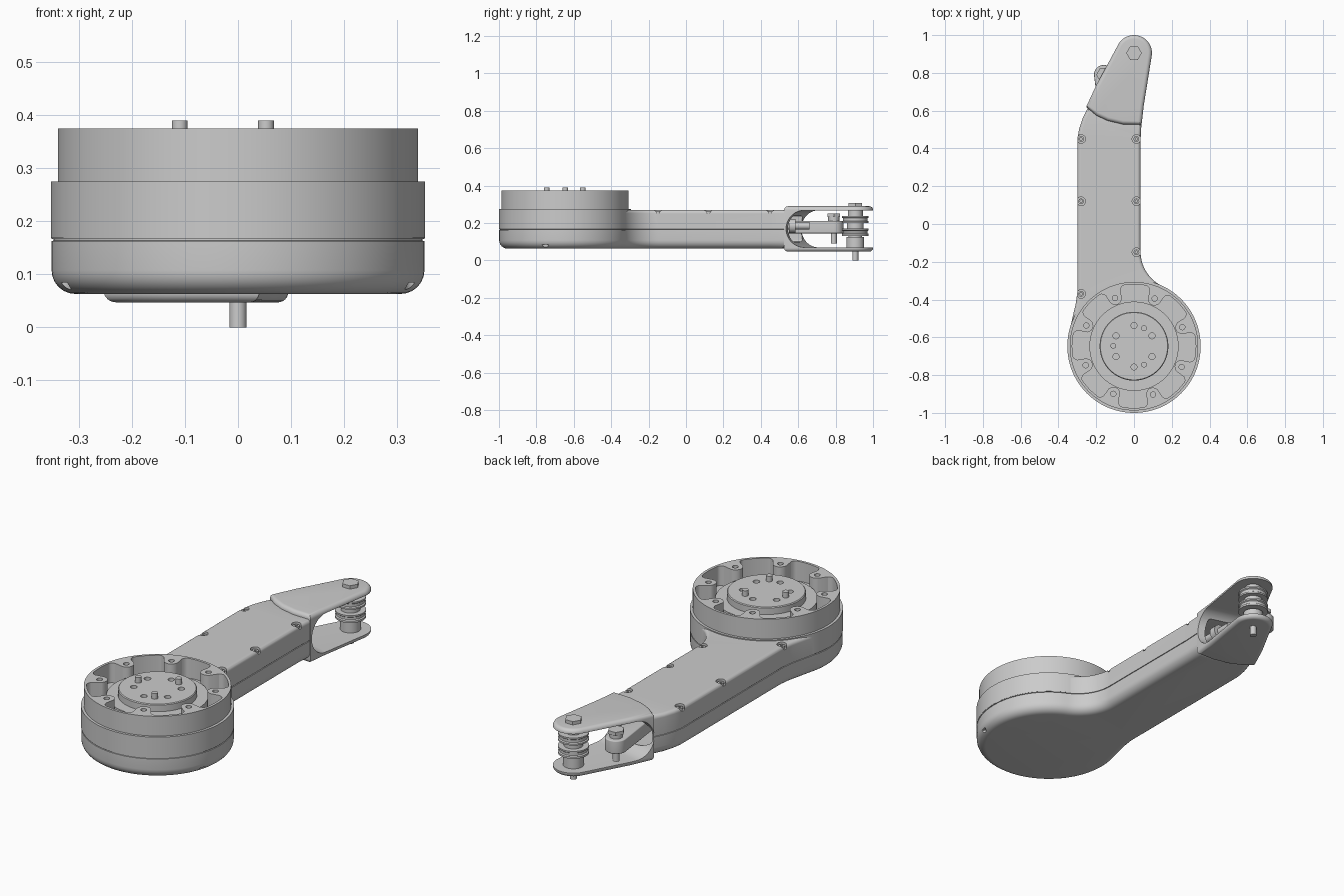
import bpy, bmesh, math
from mathutils import Vector
from math import sin, cos, pi, radians

if "Cube" in bpy.data.objects:
    bpy.data.objects.remove(bpy.data.objects["Cube"])

MC = (0.0, -0.647)      # motor axis
PIN = (0.0, 0.905)      # end joint axis


def skin(name, rings, loop=False):
    """Mesh through successive rings; capped, or closed on itself with loop."""
    bm = bmesh.new()
    vs = [[bm.verts.new(p) for p in r] for r in rings]
    pairs = list(zip(vs, vs[1:])) + ([(vs[-1], vs[0])] if loop else [])
    for a, b in pairs:
        for i in range(len(a)):
            j = (i + 1) % len(a)
            bm.faces.new((a[i], a[j], b[j], b[i]))
    if not loop:
        bm.faces.new(vs[0][::-1])
        bm.faces.new(vs[-1])
    bmesh.ops.recalc_face_normals(bm, faces=bm.faces)
    me = bpy.data.meshes.new(name)
    bm.to_mesh(me)
    bm.free()
    ob = bpy.data.objects.new(name, me)
    bpy.context.collection.objects.link(ob)
    return ob


def arc(c, r, a0, a1, n):
    return [(c[0] + r * cos(radians(a0 + (a1 - a0) * i / n)),
             c[1] + r * sin(radians(a0 + (a1 - a0) * i / n))) for i in range(n + 1)]


def lathe(name, c, prof, n=48):
    """Turned part from (radius, z) pairs."""
    return skin(name, [[(x, y, z) for x, y in arc(c, r, 0, 360, n)[:-1]] for r, z in prof])


def cyl(name, c, r, z0, z1, n=24):
    return lathe(name, c, [(r, z0), (r, z1)], n)


def inset(pts, d):
    out = []
    for i, p in enumerate(pts):
        p = Vector(p)
        e1 = (p - Vector(pts[i - 1])).normalized()
        e2 = (Vector(pts[(i + 1) % len(pts)]) - p).normalized()
        n1, n2 = Vector((-e1.y, e1.x)), Vector((-e2.y, e2.x))
        m = (n1 + n2).normalized()
        out.append(p + m * d / max(m.dot(n1), 0.4))
    return out


def slab(name, pts, z0, z1, rb, rt, groove=None):
    """Plan outline raised from z0 to z1 with rounded lower and upper edges."""
    q = [pi / 2 * i / 6 for i in range(7)]
    lv = [(z0 + rb * (1 - cos(a)), rb * (1 - sin(a))) for a in q]
    if groove:
        lv += [(groove - .002, 0), (groove - .0015, .004), (groove + .0015, .004), (groove + .002, 0)]
    lv += [(z1 - rt * (1 - sin(a)), rt * (1 - cos(a))) for a in q]
    return skin(name, [[(p[0], p[1], z) for p in inset(pts, d)] for z, d in lv])


def cut(ob, *cutters):
    bpy.context.view_layer.objects.active = ob
    for c in cutters:
        m = ob.modifiers.new("cut", 'BOOLEAN')
        m.operation, m.solver, m.object = 'DIFFERENCE', 'EXACT', c
        bpy.ops.object.modifier_apply(modifier=m.name)


helpers = []


def helper(ob):
    ob.hide_render = True
    helpers.append(ob)
    return ob


def drill(name, spots, r, z0, z1):
    return [helper(cyl(name, s, r, z0, z1, 20)) for s in spots]


# arm and lower motor case share one outline
outline = arc(MC, .352, 164, 424.8, 90)
outline += arc((.235, -.1475), .2, 244.8, 180, 16)[1:]
outline += [(.035, .45), (.04, .54), (-.06, .55), (-.16, .58), (-.245, .615),
            (-.272, .56), (-.29, .505), (-.3, .45), (-.3, -.36), (-.308, -.42), (-.322, -.48)]
arm = slab("arm_body", outline, .063, .27, .045, .018, groove=.165)

# forked end
fork_pts = [(.04, .525), (.052, .63), (.073, .76)] + arc(PIN, .095, -8, 152, 24)
fork_pts += [(-.14, .845), (-.2, .735), (-.253, .62), (-.2, .575), (-.14, .547), (-.06, .528)]
fork = slab("fork_end", fork_pts, .047, .29, .02, .02)

# slanted U slot through the fork, and the hollow inside the arm
u_prof = [(.1 - .1 * sin(radians(a)), .169 + .099 * cos(radians(a))) for a in range(0, 181, 10)]
u_prof += [(.9, .07), (.9, .268)]
slot = helper(skin("slot_cutter", [[(x, .535 + u - .28 * (x - .04), z) for u, z in u_prof]
                                   for x in (-.6, .4)]))
box = [(-.24, -.25), (.005, -.25), (.005, .62), (-.24, .62)]
hollow = helper(slab("hollow_cutter", box, .1, .24, .01, .01))
cut(fork, slot, hollow)
cut(arm, slot, hollow)

# recessed arm screws and notches under the case
screws = [(-.28, .45), (.013, .45), (-.28, .12), (.013, .12), (.013, -.15), (-.28, -.37)]
cut(arm, *drill("screw_recess", screws, .023, .25, .35))
cut(arm, *drill("case_notch", [(-.335, -.755), (.335, -.755)], .02, .0, .085))
for i, s in enumerate(screws):
    sc = cyl(f"arm_screw_{i}", s, .015, .24, .263, 20)
    cut(sc, helper(cyl("socket", s, .007, .255, .3, 6)))

# upper motor case
lathe("motor_case", MC, [(.353, .169), (.353, .275)], 128)

# outer ring with eight inward screw bosses
N, BR, BOSS = 480, .275, .037


def ring_inner(t):
    d = (t - radians(21.5) + pi / 8) % (pi / 4) - pi / 8
    s = BR * sin(d)
    if abs(s) < BOSS:
        return BR - math.sqrt(BOSS ** 2 - s * s)
    k = max(0, 1 - (abs(s) - BOSS) / .02)      # fillet into wall
    return .327 - .02 * k * k


def ring_loop(f, z):
    return [(MC[0] + f(t) * cos(t), MC[1] + f(t) * sin(t), z)
            for t in (2 * pi * i / N for i in range(N))]


ring = skin("motor_ring", [ring_loop(lambda t: .34, .27), ring_loop(lambda t: .34, .375),
                           ring_loop(ring_inner, .375), ring_loop(ring_inner, .27)], loop=True)
cut(ring, *drill("boss_hole", arc(MC, BR, 21.5, 336.5, 7), .014, .33, .42))

# stepped rotor hub with holes and locating pins
hub = lathe("motor_hub", MC, [(.236, .27), (.236, .325), (.182, .325), (.182, .358), (.178, .362)], 96)
cut(hub, *drill("hub_hole", arc(MC, .11, 30, 330, 5), .016, .34, .42))
for i, s in enumerate([(-.11, -.645), (.053, -.552), (.053, -.745)]):
    cyl(f"hub_pin_{i}", s, .015, .35, .39)

# joint bolt and pulley stack in the fork
cyl("joint_pin", PIN, .016, 0, .28)
cyl("joint_bolt_head", PIN, .041, .285, .307, 6)
lathe("joint_pulley", PIN, [(.034, .06), (.048, .065), (.048, .125), (.035, .125), (.035, .132),
                            (.072, .132), (.072, .142), (.066, .146), (.066, .158), (.072, .162),
                            (.072, .17), (.045, .17), (.045, .2), (.072, .2), (.072, .208),
                            (.066, .212), (.066, .226), (.072, .23), (.072, .238), (.04, .238),
                            (.04, .275)])

# tensioner lever with its bolt and push rod
LP = (-.16, .79)
lever = arc(LP, .052, 0, 180, 16) + [(-.175, .5), (-.105, .5)]
slab("tension_lever", lever, .145, .212, .005, .005)
cyl("lever_pin", LP, .016, .09, .24)
cyl("lever_washer", LP, .03, .21, .232)
cyl("lever_bolt_head", LP, .04, .232, .25, 6)
skin("push_rod", [[(-.06 + a, y, .185 + b) for a, b in arc((0, 0), r, 0, 360, 20)[:-1]]
                  for y, r in ((.4, .02), (.55, .02), (.55, .038), (.585, .038), (.585, .02), (.66, .02))])

# clean up cutters and shade
for h in helpers:
    bpy.data.objects.remove(h)
bpy.ops.object.select_all(action='DESELECT')
for ob in bpy.context.collection.objects:
    ob.select_set(True)
    bpy.context.view_layer.objects.active = ob
bpy.ops.object.shade_smooth_by_angle(angle=radians(30))
